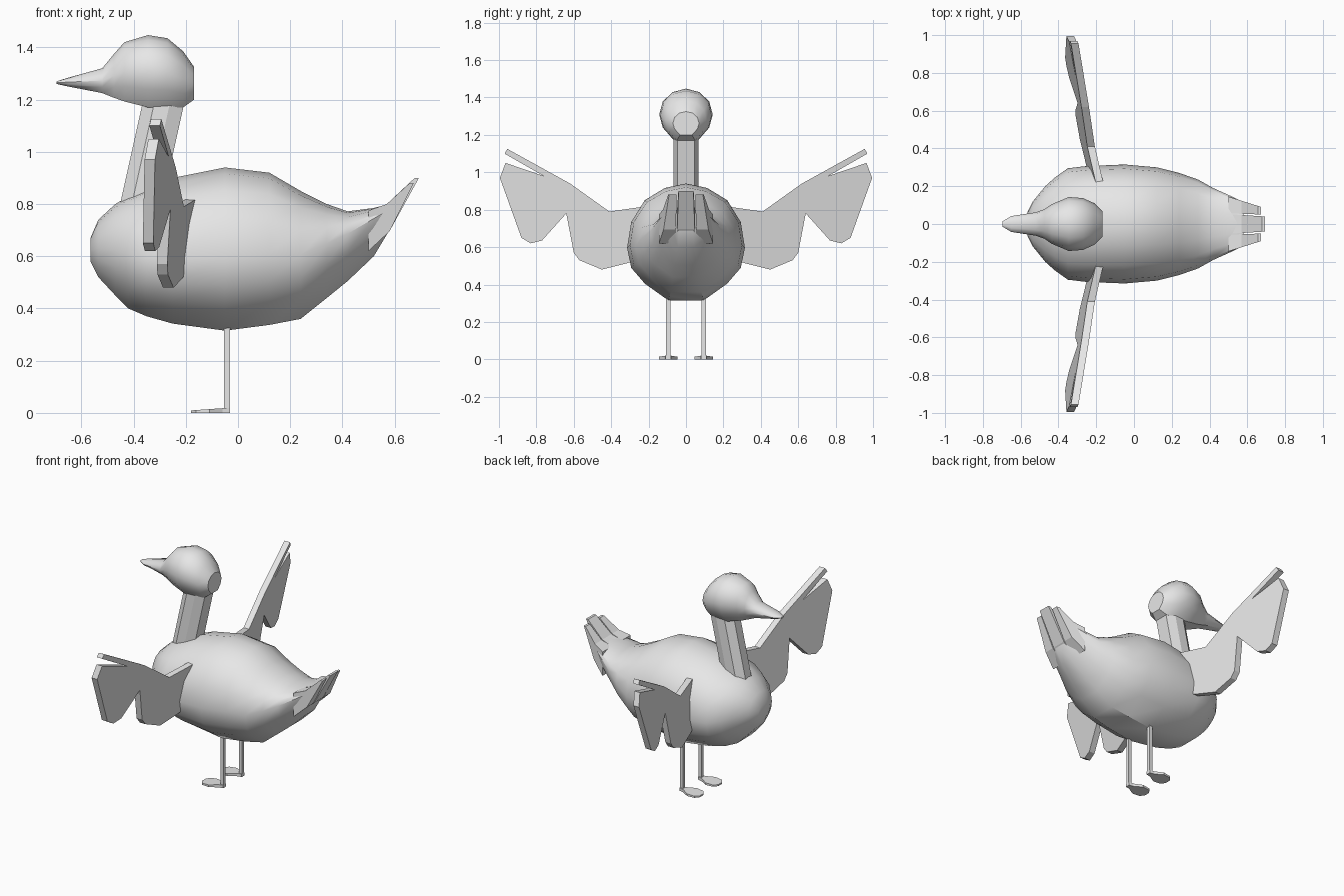
import bpy, bmesh, math

if "Cube" in bpy.data.objects:
    bpy.data.objects.remove(bpy.data.objects["Cube"])

grey = bpy.data.materials.new("plain grey")
grey.diffuse_color = (0.8, 0.8, 0.8, 1)
grey.use_nodes = True
grey.node_tree.nodes["Principled BSDF"].inputs["Base Color"].default_value = grey.diffuse_color


def finish(name, bm, smooth=None):
    bmesh.ops.recalc_face_normals(bm, faces=bm.faces)
    mesh = bpy.data.meshes.new(name)
    bm.to_mesh(mesh)
    bm.free()
    mesh.materials.append(grey)
    ob = bpy.data.objects.new(name, mesh)
    bpy.context.collection.objects.link(ob)
    if smooth:
        bpy.ops.object.select_all(action='DESELECT')
        ob.select_set(True)
        bpy.context.view_layer.objects.active = ob
        bpy.ops.object.shade_smooth_by_angle(angle=math.radians(smooth))
    return ob


def loft(name, rings, smooth=None):
    """Skin a list of closed rings with equal point counts and cap both ends."""
    bm = bmesh.new()
    rows = [[bm.verts.new(p) for p in ring] for ring in rings]
    n = len(rows[0])
    for a, b in zip(rows, rows[1:]):
        for i in range(n):
            j = (i + 1) % n
            bm.faces.new((a[i], a[j], b[j], b[i]))
    bm.faces.new(rows[0])
    bm.faces.new(rows[-1])
    return finish(name, bm, smooth)


def section(half, x, zb, zt, hw, mid):
    """Mirrored cross-section: half profile scaled between zb and zt, widest at mid."""
    zw = zb + mid * (zt - zb)
    pts = [(x, y * hw, zw + z * ((zt - zw) if z > 0 else (zw - zb))) for y, z in half]
    return pts + [(px, -py, pz) for px, py, pz in reversed(pts) if py > 1e-6]


# Body: x, bottom, top, half width, height fraction of widest point
round_half = [(0, 1), (.36, .93), (.7, .74), (.93, .4), (1, 0), (.93, -.38), (.7, -.68), (.3, -1)]
body = [
    (-.565, .58, .67, .06, .5), (-.535, .52, .74, .12, .5), (-.47, .45, .80, .20, .5),
    (-.42, .40, .83, .245, .48), (-.35, .37, .86, .295, .46), (-.25, .342, .90, .307, .45),
    (-.05, .315, .94, .315, .45), (.12, .337, .92, .30, .47), (.24, .36, .85, .27, .5),
    (.34, .44, .80, .235, .58), (.42, .505, .772, .19, .68), (.52, .60, .785, .145, .78),
    (.58, .70, .80, .115, .8)]
loft("body", [section(round_half, *s) for s in body], 35)

# Head and beak in one tapering form
head_half = [(0, 1), (.5, .87), (.87, .5), (1, 0), (.87, -.5), (.45, -1)]
head = [
    (-.695, 1.26, 1.27, .015, .5), (-.65, 1.25, 1.284, .042, .5), (-.52, 1.225, 1.32, .062, .5),
    (-.475, 1.207, 1.375, .078, .5), (-.435, 1.193, 1.42, .105, .5), (-.345, 1.17, 1.447, .143, .5),
    (-.27, 1.17, 1.435, .137, .5), (-.21, 1.17, 1.385, .11, .5), (-.168, 1.20, 1.325, .07, .5)]
loft("head", [section(head_half, *s) for s in head], 35)

# Neck: leaning eight-sided column
neck_half = [(-.08, .03), (-.035, .066), (.025, .067), (.08, .045)]
neck_ring = neck_half + [(x, -y) for x, y in reversed(neck_half)]
loft("neck", [[(cx + x, y, z) for x, y in neck_ring]
              for cx, z in ((-.385, .74), (-.285, 1.19))])


# Tail feathers: curved wedges with slots between them
def tail_feather(name, base, tip, cut):
    side = [(.5, .62), (.58, .695), (.693 - cut, .90 - cut), (.677 - cut, .90 - cut), (.57, .80), (.5, .775)]

    def edge(k):
        return [(x, base[k] + (tip[k] - base[k]) * (x - .5) / .19, z) for x, z in side]
    loft(name, [edge(0), edge(1)])


tail_feather("tail_feather_middle", (-.052, .052), (-.04, .04), 0)
for s, label in ((1, "left"), (-1, "right")):
    tail_feather("tail_feather_" + label, (s * .056, s * .145), (s * .05, s * .085), .02)

# Wing outline (y, z) on a swept, leaning plane
wing = [(.20, .82), (.41, .79), (.62, .94), (.955, 1.125), (.97, 1.10), (.76, .98),
        (.965, 1.05), (.995, .97), (.88, .65), (.83, .62), (.77, .635), (.64, .78),
        (.60, .57), (.57, .53), (.45, .48), (.31, .515), (.20, .56)]


def wing_sheet(s, offset):
    return [(-.175 - .22 * (y - .2) + .1 * (z - .85) + offset, s * y, z) for y, z in wing]


for s, label in ((1, "left"), (-1, "right")):
    loft("wing_" + label, [wing_sheet(s, -.02), wing_sheet(s, .02)])

    # Leg: thin square post
    cy = s * .095
    loft("leg_" + label, [[(-.053, cy - .011, z), (-.03, cy - .011, z),
                           (-.03, cy + .011, z), (-.053, cy + .011, z)] for z in (.008, .36)])

    # Webbed foot: thin slab widening to the front
    foot_half = [(-.03, .014), (-.06, .02), (-.11, .05), (-.16, .045), (-.18, .02)]
    foot = foot_half + [(x, -y) for x, y in reversed(foot_half)]
    loft("foot_" + label, [[(x, cy + y, 0) for x, y in foot],
                           [(x, cy + y, .02 + .07 * (x + .03)) for x, y in foot]])
